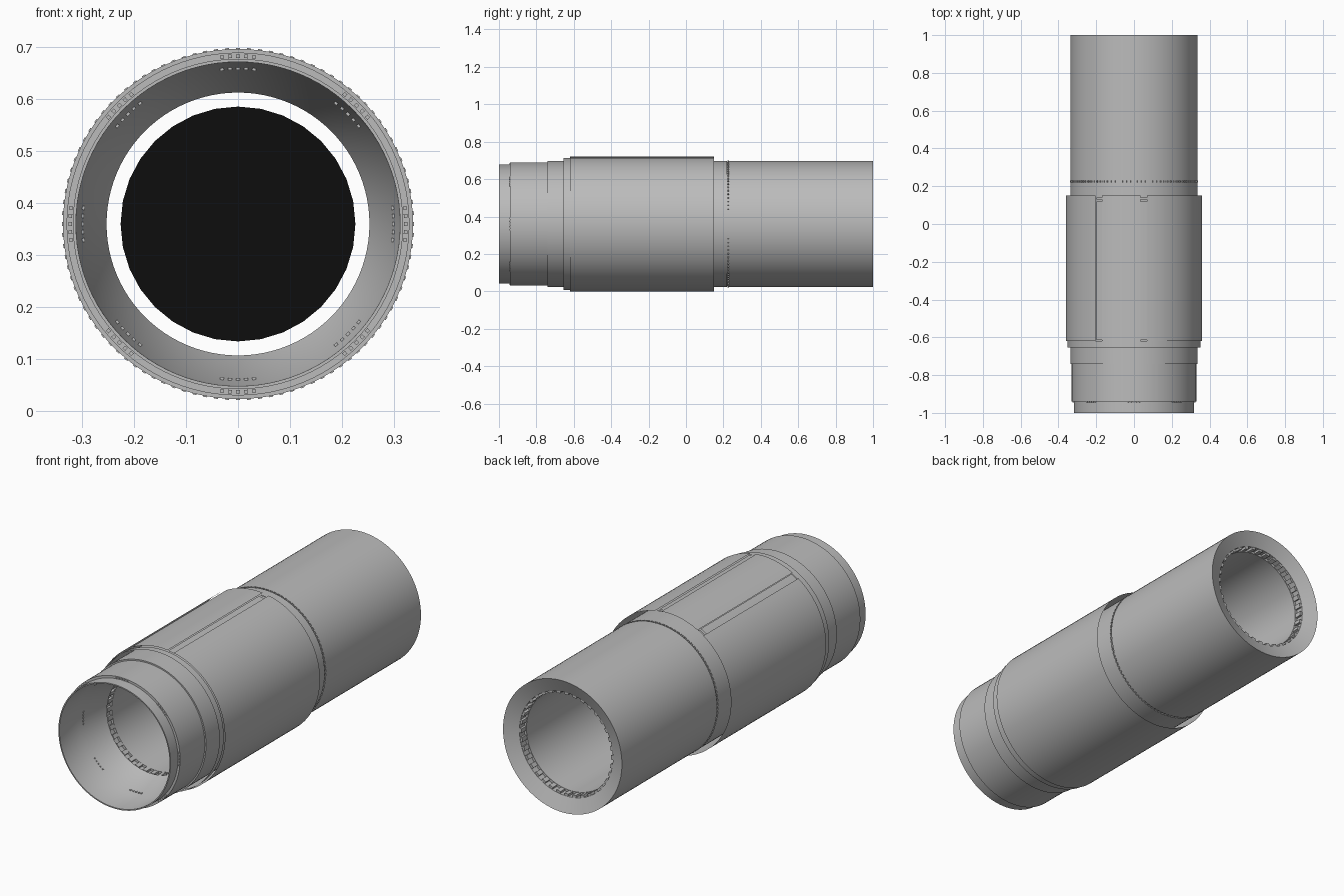
import bpy, bmesh, math
from mathutils import Matrix, Vector

cube = bpy.data.objects.get("Cube")
if cube:
    bpy.data.objects.remove(cube, do_unlink=True)

AXIS_Z = 0.36
SEGMENTS = 96


def material(name, value):
    m = bpy.data.materials.new(name)
    m.use_nodes = True
    color = (value, value, value, 1)
    m.diffuse_color = color
    m.node_tree.nodes["Principled BSDF"].inputs["Base Color"].default_value = color
    return m


grey = material("metal grey", 0.5)
black = material("matte black", 0.004)


def finish(name, bm, mat, smooth=True):
    mesh = bpy.data.meshes.new(name)
    bm.to_mesh(mesh)
    bm.free()
    mesh.materials.append(mat)
    ob = bpy.data.objects.new(name, mesh)
    bpy.context.collection.objects.link(ob)
    if smooth:
        bpy.ops.object.select_all(action="DESELECT")
        ob.select_set(True)
        bpy.context.view_layer.objects.active = ob
        bpy.ops.object.shade_smooth_by_angle(angle=math.radians(30))
    return ob


def polar(r, y, angle):
    return Vector((r * math.sin(angle), y, AXIS_Z + r * math.cos(angle)))


def lathe(name, profile, mat=grey, start=0, end=math.tau, closed=False):
    """Turn (radius, y) points about the tube axis, fully or through an arc."""
    full = abs(end - start - math.tau) < 1e-6
    steps = max(2, round(SEGMENTS * (end - start) / math.tau))
    count = steps if full else steps + 1
    bm = bmesh.new()
    rings = [[bm.verts.new(polar(r, y, start + (end - start) * i / steps))
              for r, y in profile] for i in range(count)]
    n = len(profile)
    for i in range(steps):
        a, b = rings[i], rings[(i + 1) % count]
        for j in range(n if closed else n - 1):
            k = (j + 1) % n
            bm.faces.new((a[j], a[k], b[k], b[j]))
    if closed:
        bmesh.ops.recalc_face_normals(bm, faces=bm.faces)
    return finish(name, bm, mat)


def blocks(name, angles, r, y, size):
    """Small boxes around the axis; size is (across, along, radial)."""
    bm = bmesh.new()
    for a in angles:
        m = (Matrix.Translation(polar(r, y, a)) @ Matrix.Rotation(a, 4, "Y")
             @ Matrix.Diagonal((*size, 1)))
        bmesh.ops.create_cube(bm, size=1, matrix=m)
    return finish(name, bm, grey, smooth=False)


def around(count):
    return [math.tau * i / count for i in range(count)]


# Stepped hollow body: outside, dished back end, bore, front funnel and mouth
lathe("tube_body", [
    (0.318, -1), (0.318, -0.94), (0.33, -0.94), (0.33, -0.74),
    (0.337, -0.74), (0.337, 0.22), (0.332, 0.22), (0.332, 0.23),
    (0.337, 0.23), (0.337, 1), (0.265, 0.97), (0.265, 0.93),
    (0.253, 0.93), (0.253, -0.66), (0.265, -0.66), (0.265, -0.695),
    (0.253, -0.70), (0.31, -0.85), (0.312, -1)], closed=True)

# Tooth rings at both ends of the bore
for name, y in (("front_bore_teeth", -0.677), ("back_bore_teeth", 0.95)):
    blocks(name, around(36), 0.2595, y, (0.022, 0.036, 0.012))

# Fine knurl in the joint groove
blocks("joint_knurl", around(100), 0.335, 0.225, (0.008, 0.008, 0.008))

# Groups of five studs in the funnel and on the front shoulder
for name, r, y in (("funnel_studs", 0.30, -0.824), ("shoulder_studs", 0.323, -0.94)):
    angles = [a + k * 0.0155 / r for a in around(8) for k in range(-2, 3)]
    blocks(name, angles, r, y, (0.007, 0.008, 0.007))

# Thin outer sleeve, split by two lengthwise slots near the top
R = 0.36
slots = [(math.asin(a / R), math.asin(b / R)) for a, b in ((-0.203, -0.17), (0.035, 0.07))]
sleeve = [(R, -0.62), (R, 0.15)]
lathe("sleeve_panel", sleeve, start=slots[0][1], end=slots[1][0])
lathe("sleeve_main", sleeve, start=slots[1][1], end=slots[0][0] + math.tau)
lathe("sleeve_front_band", [(0.353, -0.655), (0.353, -0.62)])

# Slot floors, each with a small bar at the back
for side, (a, b) in zip(("right", "left"), slots):
    lathe(side + "_slot_floor", [(0.354, -0.615), (0.354, 0.12)], start=a, end=b)
    lathe(side + "_slot_bar", [(0.354, 0.13), (0.354, 0.14)], start=a, end=b)

# Black disc held in the middle of the bore
bm = bmesh.new()
bmesh.ops.create_circle(bm, cap_ends=True, segments=32, radius=0.226,
                        matrix=Matrix.Translation((0, 0.15, AXIS_Z))
                        @ Matrix.Rotation(math.pi / 2, 4, "X"))
finish("inner_disc", bm, black, smooth=False)
